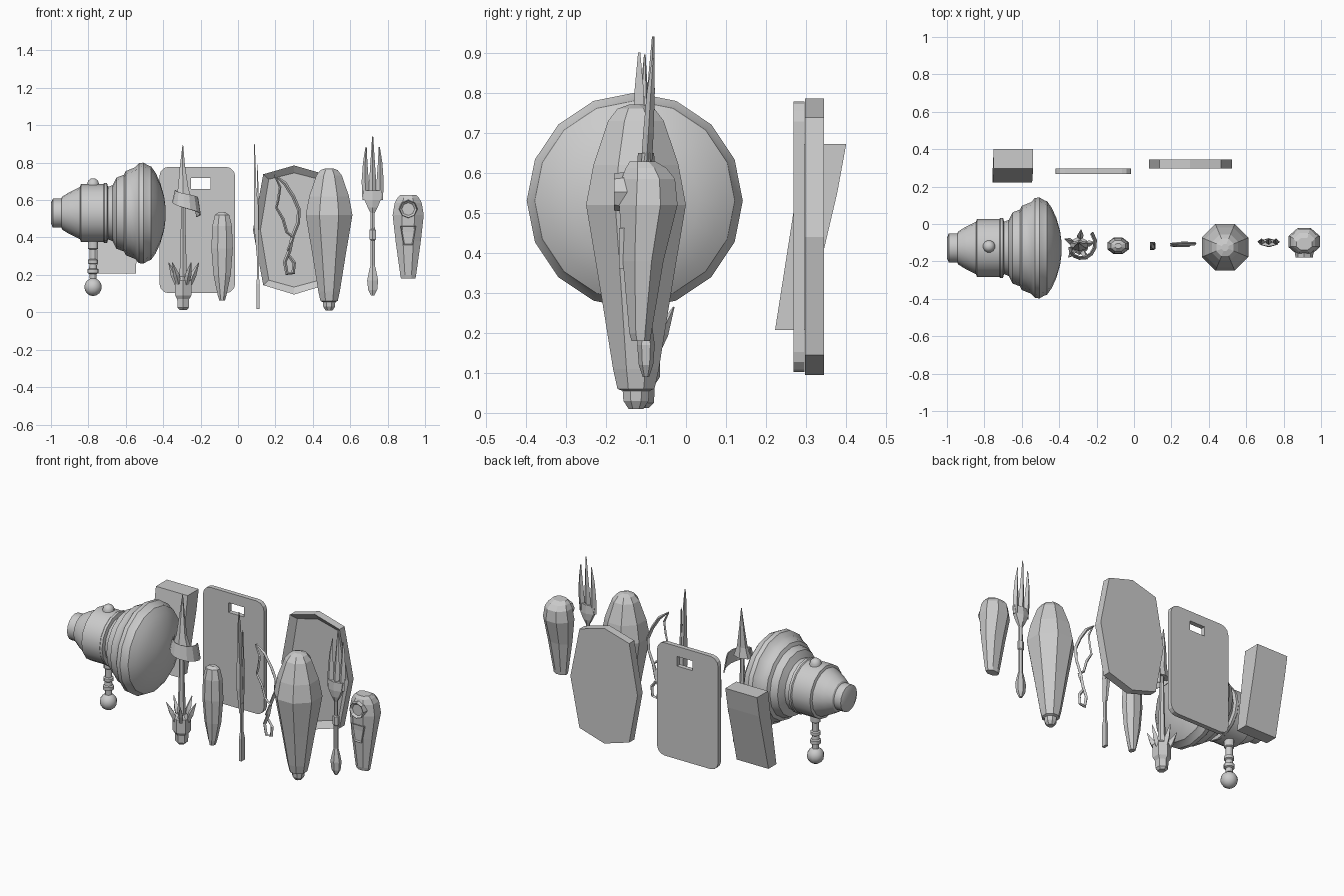
import bpy, bmesh, math
from mathutils import Vector, Matrix

if "Cube" in bpy.data.objects:
    bpy.data.objects.remove(bpy.data.objects["Cube"])


def finish(name, bm, angle=None):
    bmesh.ops.recalc_face_normals(bm, faces=bm.faces)
    me = bpy.data.meshes.new(name)
    bm.to_mesh(me)
    bm.free()
    ob = bpy.data.objects.new(name, me)
    bpy.context.collection.objects.link(ob)
    if angle:
        bpy.ops.object.select_all(action='DESELECT')
        ob.select_set(True)
        bpy.context.view_layer.objects.active = ob
        bpy.ops.object.shade_smooth_by_angle(angle=math.radians(angle))
    return ob


def loft(name, secs, n=8, at=(0, 0), turn=0.5, axis='Z', angle=None):
    """Skin n-sided rings; each section is (height, rx, ry, dx, dy)."""
    bm = bmesh.new()
    rings = []
    for s in secs:
        h, rx = s[0], s[1]
        ry = s[2] if len(s) > 2 else rx
        dx, dy = (s[3], s[4]) if len(s) > 4 else (0, 0)
        ring = []
        for i in range(n):
            a = 2 * math.pi * (i + turn) / n
            u, v = at[0] + dx + rx * math.cos(a), at[1] + dy + ry * math.sin(a)
            ring.append(bm.verts.new((u, v, h) if axis == 'Z' else (h, u, v)))
        rings.append(ring)
    for a, b in zip(rings, rings[1:]):
        for i in range(n):
            j = (i + 1) % n
            bm.faces.new((a[i], a[j], b[j], b[i]))
    bm.faces.new(rings[0])
    bm.faces.new(rings[-1])
    return finish(name, bm, angle)


def plate(name, pts, y0, y1, inset=0, depth=0):
    """Extrude an xz outline from y0 to y1, optionally with a recessed front."""
    bm = bmesh.new()
    f = bm.faces.new([bm.verts.new((x, y0, z)) for x, z in pts])
    r = bmesh.ops.extrude_face_region(bm, geom=[f], use_keep_orig=True)
    for v in r['geom']:
        if isinstance(v, bmesh.types.BMVert):
            v.co.y = y1
    if inset:
        bmesh.ops.recalc_face_normals(bm, faces=bm.faces)
        front = min(bm.faces, key=lambda q: q.calc_center_median().y)
        bmesh.ops.inset_region(bm, faces=[front], thickness=inset)
        for v in front.verts:
            v.co.y += depth
    return finish(name, bm)


def tube(name, pts, r, n=4):
    """Thin rod through points, tapering with radius list or constant."""
    bm = bmesh.new()
    pts = [Vector(p) for p in pts]
    rings = []
    for k, p in enumerate(pts):
        t = (pts[min(k + 1, len(pts) - 1)] - pts[max(k - 1, 0)]).normalized()
        side = t.cross(Vector((0, 1, 0))).normalized()
        up = side.cross(t)
        rad = r[k] if isinstance(r, list) else r
        rings.append([bm.verts.new(p + rad * (math.cos(2 * math.pi * i / n) * side + math.sin(2 * math.pi * i / n) * up))
                      for i in range(n)])
    for a, b in zip(rings, rings[1:]):
        for i in range(n):
            bm.faces.new((a[i], a[(i + 1) % n], b[(i + 1) % n], b[i]))
    bm.faces.new(rings[0])
    bm.faces.new(rings[-1])
    return finish(name, bm)


# Large turned vessel lying along x
loft('vessel', [(-1.0, .055), (-.99, .078), (-.945, .078), (-.94, .088), (-.905, .11), (-.895, .115),
                (-.845, .14), (-.84, .155), (-.72, .155), (-.715, .16), (-.70, .16), (-.695, .14), (-.67, .15),
                (-.65, .19), (-.61, .205), (-.60, .225), (-.575, .235), (-.55, .245), (-.53, .267), (-.505, .27),
                (-.48, .255), (-.465, .25), (-.44, .215), (-.415, .16), (-.395, .09), (-.387, .03)],
     n=16, at=(-.128, .53), turn=0, axis='X', angle=30)
# Crank stem with rings and ball, plus top button
loft('crank_handle', [(.39, .028), (.34, .028), (.335, .02), (.285, .02), (.28, .028), (.262, .028), (.257, .02),
                      (.235, .022), (.23, .03), (.21, .03), (.205, .02), (.18, .02)],
     n=12, at=(-.775, -.12), angle=30)
ball = [(.135 + .048 * math.sin(t), .048 * math.cos(t)) for t in [math.pi * (k / 8 - .5) * .98 for k in range(9)]]
loft('crank_ball', ball, n=12, at=(-.775, -.12), angle=40)
loft('top_button', [(.66, .035), (.69, .032), (.705, .026), (.715, .012)], n=12, at=(-.775, -.12), angle=40)

# Leaning tapered block
loft('leaning_block', [(.207, .149, .053, 0, 0), (.55, .149, .072, .004, .067), (.672, .149, .074, .004, .088)],
     n=4, at=(-.65, .26))

# Cutting board with rounded corners and a hand slot
x0, x1, z0, z1, r = -.42, -.015, .102, .778, .05
out = []
for k, (cx, cz) in enumerate([(x1 - r, z1 - r), (x0 + r, z1 - r), (x0 + r, z0 + r), (x1 - r, z0 + r)]):
    for i in range(4):
        a = math.pi / 2 * (k + i / 3)
        out.append((cx + r * math.cos(a), cz + r * math.sin(a)))
board = plate('cutting_board', out, .268, .296)
slot = plate('slot_cutter', [(-.252, .66), (-.147, .66), (-.147, .718), (-.252, .718)], .2, .4)
slot.hide_render = True
slot.hide_viewport = True
m = board.modifiers.new('slot', 'BOOLEAN')
m.object = slot
m.operation = 'DIFFERENCE'
m.solver = 'EXACT'

# Faceted tray with a recessed front
plate('tray', [(.30, .785), (.465, .738), (.525, .44), (.465, .145), (.30, .095), (.135, .145), (.08, .44),
               (.135, .738)], .297, .345, .04, .03)

# Ornate skewer: pommel, petals, shaft, curl and spike
sx, sy = -.293, -.115
loft('skewer_pommel', [(.012, .022), (.025, .035), (.07, .037), (.09, .05), (.17, .05), (.19, .028)], n=6, at=(sx, sy))
loft('skewer_shaft', [(.18, .023), (.4, .016), (.66, .011)], n=6, at=(sx, sy))
for i in range(5):
    a = 2 * math.pi * i / 5 + .2
    c, s = math.cos(a), math.sin(a)
    tube('petal_%d' % i, [(sx + c * q, sy + s * q, z) for q, z in ((.035, .15), (.055, .2), (.085, .265))],
         [.014, .017, .002])
loft('skewer_spike', [(.60, .055, .03, 0, 0), (.66, .033, .02, 0, 0), (.78, .016, .011, -.004, .01),
                      (.895, .002, .002, -.002, .012)], n=6, at=(sx, sy))
bm = bmesh.new()
strip = []
for i in range(9):
    t = i / 8
    a = math.radians(190 + 215 * t)
    rr = .045 + .045 * t
    p = Vector((sx + rr * math.cos(a), sy + rr * math.sin(a), .655 - .05 * t))
    strip.append((bm.verts.new(p), bm.verts.new(p + Vector((.015 * math.cos(a), .015 * math.sin(a), -.065 - .03 * t)))))
for (a, b), (c, d) in zip(strip, strip[1:]):
    bm.faces.new((a, b, d, c))
curl = finish('skewer_curl', bm)
curl.modifiers.new('thick', 'SOLIDIFY').thickness = .006

# Small paddle
loft('small_paddle', [(.062, .016, .022), (.09, .025, .026), (.2, .05, .038), (.34, .062, .048), (.46, .057, .045),
                      (.52, .042, .032), (.535, .018, .015)], n=8, at=(-.085, -.117))

# Narrow knife seen edge-on
kx, ky = .1, -.117
loft('knife_handle', [(.017, .012, .023), (.15, .012, .023), (.19, .008, .012), (.36, .009, .014)], n=4, at=(.107, ky))
loft('knife_blade', [(.30, .008, .02, .006, 0), (.45, .016, .03, -.002, 0), (.57, .017, .026, -.003, 0),
                     (.66, .008, .02, -.008, 0), (.80, .006, .017, -.01, 0), (.90, .002, .004, -.012, 0)],
     n=4, at=(kx, ky))
loft('knife_spur', [(.44, .01, .012), (.56, .009, .014), (.65, .006, .008), (.79, .002, .003)], n=4, at=(.105, -.105))

# Bent wire tool: two strands and a hook
wy = -.105
tube('wire_outer', [(x, wy, z) for x, z in ((.195, .735), (.25, .69), (.295, .62), (.325, .55), (.322, .48),
     (.29, .40), (.275, .33), (.25, .27), (.262, .205), (.295, .21), (.30, .265), (.275, .30))],
     [.004, .01, .01, .01, .01, .01, .011, .01, .01, .01, .01, .008])
tube('wire_inner', [(x, wy - .01, z) for x, z in ((.195, .735), (.225, .67), (.215, .60), (.205, .56), (.24, .50),
     (.26, .43), (.295, .40), (.265, .33))], [.004, .007, .007, .007, .008, .008, .008, .006])

# Large faceted club
loft('club', [(.01, .02), (.03, .034), (.055, .036), (.06, .05), (.11, .062), (.30, .095), (.52, .135), (.62, .115),
              (.73, .075), (.76, .05), (.77, .02)], n=8, at=(.487, -.125))

# Fork: handle, bowl and three tines
fx, fy = .72, -.1
loft('fork_handle', [(.09, .01, .008), (.12, .028, .018), (.17, .034, .022), (.23, .02, .014), (.25, .013, .011),
                     (.385, .013, .011), (.39, .02, .015), (.44, .02, .015), (.445, .013, .01), (.53, .012, .01),
                     (.56, .03, .02), (.60, .05, .024), (.65, .058, .02)], n=6, at=(fx, fy))
for i in (-1, 0, 1):
    top = .94 if i == 0 else .885
    loft('tine_%d' % (i + 1), [(.60, .019, .014, i * .036, 0), (.70, .019, .013, i * .04, .006),
                               (.80, .012, .01, i * .04, .012), (top, .003, .003, i * .035, .018)],
         n=4, at=(fx, fy), turn=0)

# Chunky opener with dial and trapezoid recess
hx = .91
loft('opener_body', [(.18, .042, .025, 0, -.113), (.20, .046, .03, 0, -.114), (.38, .073, .055, 0, -.107),
                     (.52, .09, .079, 0, -.094), (.585, .078, .072, 0, -.094), (.612, .062, .055, 0, -.1),
                     (.628, .045, .035, 0, -.108)], n=8, at=(hx, 0))
bm = bmesh.new()
bmesh.ops.create_cone(bm, cap_ends=True, segments=8, radius1=.052, radius2=.046, depth=.04,
                      matrix=Matrix.Translation((hx, -.16, .552)) @ Matrix.Rotation(math.pi / 2, 4, 'X'))
front = min(bm.faces, key=lambda f: f.calc_center_median().y)
bmesh.ops.inset_region(bm, faces=[front], thickness=.012)
for v in front.verts:
    v.co.y += .012
finish('opener_dial', bm)
plate('opener_panel', [(.868, .462), (.952, .462), (.935, .36), (.885, .36)], -.167, -.12, .008, .006)
